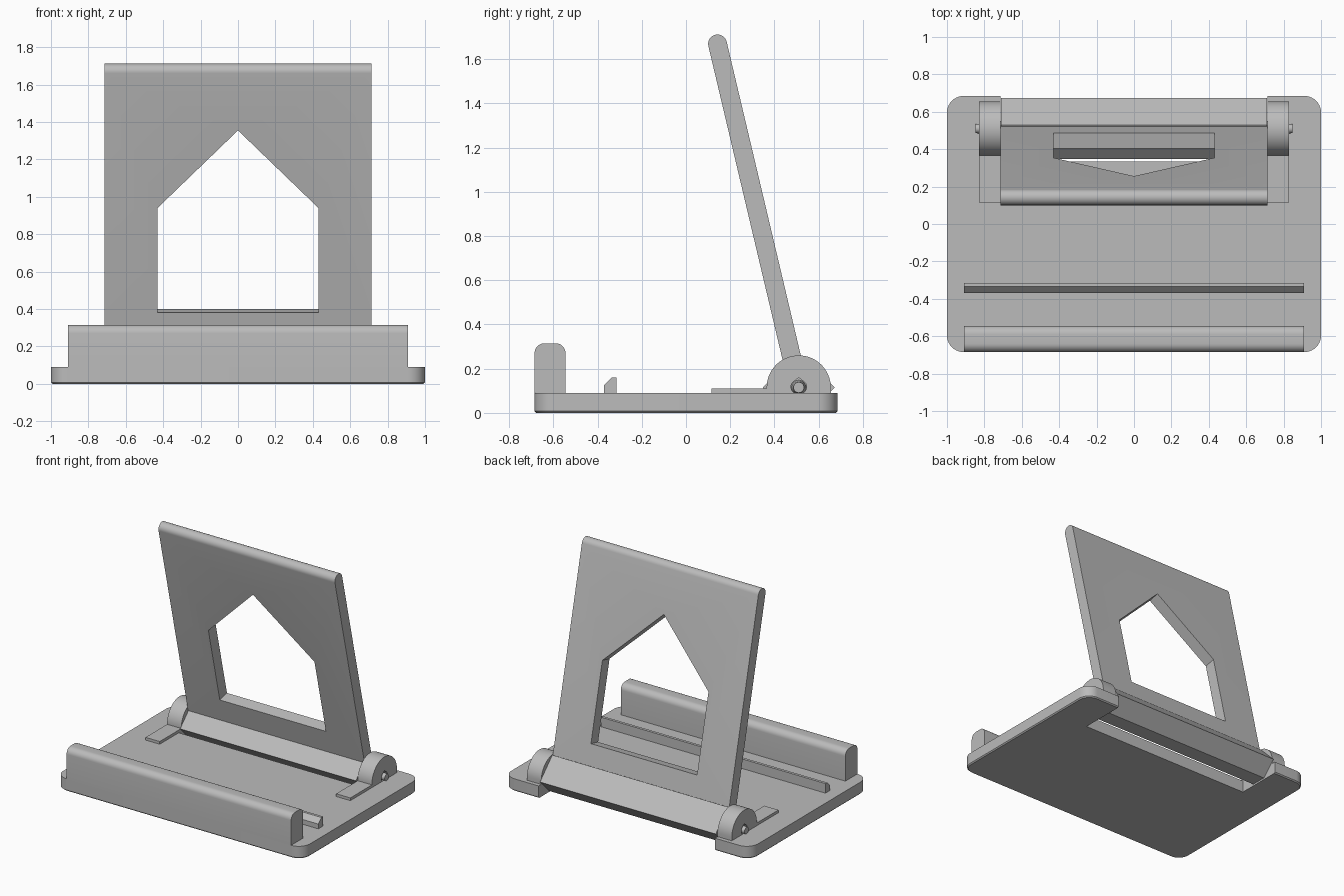
import bpy, bmesh
from math import pi, sin, cos, radians
from mathutils import Matrix

cube = bpy.data.objects.get("Cube")
if cube:
    bpy.data.objects.remove(cube)

grey = bpy.data.materials.new("plain grey")
grey.use_nodes = True
COLOUR = (0.5, 0.5, 0.5, 1)
grey.diffuse_color = COLOUR
grey.node_tree.nodes["Principled BSDF"].inputs["Base Color"].default_value = COLOUR

BASE_TOP = 0.09
AXIS_Y, AXIS_Z = 0.51, 0.115
PANEL_X = 0.715
TILT = radians(13.3)


def prism(name, points, start, end, axis="x"):
    """Extrude a closed profile: (y, z) along x, (x, z) along y or (x, y) along z."""
    place = {"x": lambda a, b, d: (d, a, b),
             "y": lambda a, b, d: (a, d, b),
             "z": lambda a, b, d: (a, b, d)}[axis]
    bm = bmesh.new()
    face = bm.faces.new([bm.verts.new(place(a, b, start)) for a, b in points])
    out = bmesh.ops.extrude_face_region(bm, geom=[face])
    moved = [v for v in out["geom"] if isinstance(v, bmesh.types.BMVert)]
    bmesh.ops.translate(bm, verts=moved, vec=place(0, 0, end - start))
    bmesh.ops.recalc_face_normals(bm, faces=bm.faces)
    mesh = bpy.data.meshes.new(name)
    bm.to_mesh(mesh)
    bm.free()
    obj = bpy.data.objects.new(name, mesh)
    bpy.context.collection.objects.link(obj)
    mesh.materials.append(grey)
    return obj


def arc(cx, cy, r, a0, a1, n=12):
    """Points on an arc, angles in degrees."""
    angles = [radians(a0 + (a1 - a0) * i / n) for i in range(n + 1)]
    return [(cx + r * cos(a), cy + r * sin(a)) for a in angles]


def box(x0, x1, y0, y1):
    return [(x0, y0), (x1, y0), (x1, y1), (x0, y1)]


def smooth(obj):
    bpy.ops.object.select_all(action="DESELECT")
    obj.select_set(True)
    bpy.context.view_layer.objects.active = obj
    bpy.ops.object.shade_smooth_by_angle(angle=radians(30))


def cut(obj, cutter):
    """Subtract the cutter, apply it and remove the helper."""
    cutter.hide_render = True
    mod = obj.modifiers.new("cut", "BOOLEAN")
    mod.operation = "DIFFERENCE"
    mod.solver = "EXACT"
    mod.object = cutter
    bpy.context.view_layer.objects.active = obj
    bpy.ops.object.modifier_apply(modifier=mod.name)
    bpy.data.objects.remove(cutter)


# Base plate: rounded corners, slightly eased lower rim, open slot at the back
HALF_Y, CORNER = 0.685, 0.09
outline = []
for sx, sy, a in ((1, 1, 0), (-1, 1, 90), (-1, -1, 180), (1, -1, 270)):
    outline += arc(sx * (1 - CORNER), sy * (HALF_Y - CORNER), CORNER, a, a + 90, 10)
base = prism("base_plate", outline, 0, BASE_TOP, "z")
bm = bmesh.new()
bm.from_mesh(base.data)
rim = [e for e in bm.edges if all(v.co.z < 0.001 for v in e.verts)]
bmesh.ops.bevel(bm, geom=rim, offset=0.008, segments=1, affect="EDGES")
bm.to_mesh(base.data)
bm.free()
cut(base, prism("slot_cutter", box(-PANEL_X, PANEL_X, 0.335, 0.8), -0.1, 0.2, "z"))
smooth(base)

# Front lip with rounded top edges
lip = [(-HALF_Y, BASE_TOP), (-0.545, BASE_TOP)]
lip += arc(-0.59, 0.27, 0.045, 0, 90, 8) + arc(-0.64, 0.27, 0.045, 90, 180, 8)
smooth(prism("front_lip", lip, -0.91, 0.91))

# Low stop rib with a chamfered front
rib = [(-0.37, BASE_TOP), (-0.315, BASE_TOP), (-0.315, 0.16), (-0.335, 0.16), (-0.37, 0.125)]
prism("stop_rib", rib, -0.91, 0.91)

# Hinge ears with teardrop holes, flat tabs and tapered pins
for side, label in ((1, "left"), (-1, "right")):
    x0, x1 = side * PANEL_X, side * 0.83
    ear_shape = [(AXIS_Y - 0.145, BASE_TOP), (AXIS_Y + 0.145, BASE_TOP)]
    ear_shape += arc(AXIS_Y, AXIS_Z, 0.145, 0, 180, 32)
    ear = prism(label + "_hinge_ear", ear_shape, x0, x1)
    drop = arc(AXIS_Y, AXIS_Z + 0.003, 0.035, 150, 390, 20) + [(AXIS_Y, 0.16)]
    cut(ear, prism("hole_cutter", drop, side * 0.6, side * 0.9))
    smooth(ear)
    prism(label + "_tab", box(0.115, 0.375, BASE_TOP, 0.11), x0, x1)

    bm = bmesh.new()
    turn = Matrix.Translation((side * 0.774, AXIS_Y, AXIS_Z)) @ Matrix.Rotation(side * pi / 2, 4, "Y")
    bmesh.ops.create_cone(bm, cap_ends=True, segments=24, radius1=0.034,
                          radius2=0.024, depth=0.148, matrix=turn)
    mesh = bpy.data.meshes.new(label + "_pin")
    bm.to_mesh(mesh)
    bm.free()
    mesh.materials.append(grey)
    pin = bpy.data.objects.new(label + "_pin", mesh)
    bpy.context.collection.objects.link(pin)
    smooth(pin)

# Hinge bar: a square on edge with its lower corner cut flat
R, LOW = 0.163, 0.01
flat = R - (AXIS_Z - LOW)
bar = [(AXIS_Y - R, AXIS_Z), (AXIS_Y - flat, LOW), (AXIS_Y + flat, LOW),
       (AXIS_Y + R, AXIS_Z), (AXIS_Y + 0.02, AXIS_Z + R - 0.02),
       (AXIS_Y - 0.06, AXIS_Z + R - 0.06)]
prism("hinge_bar", bar, -PANEL_X + 0.003, PANEL_X - 0.003)

# Leaning back panel with a round top edge and a house-shaped window
HALF_T = 0.0425
panel = prism("back_panel", [(-HALF_T, 0), (HALF_T, 0)] + arc(0, 1.597, HALF_T, 0, 180, 16),
              -PANEL_X, PANEL_X)
window = [(-0.43, 0.283), (0.43, 0.283), (0.43, 0.858), (0, 1.284), (-0.43, 0.858)]
cut(panel, prism("window_cutter", window, -0.2, 0.2, "y"))
panel.data.transform(Matrix.Translation((0, AXIS_Y, AXIS_Z)) @ Matrix.Rotation(TILT, 4, "X"))
smooth(panel)
